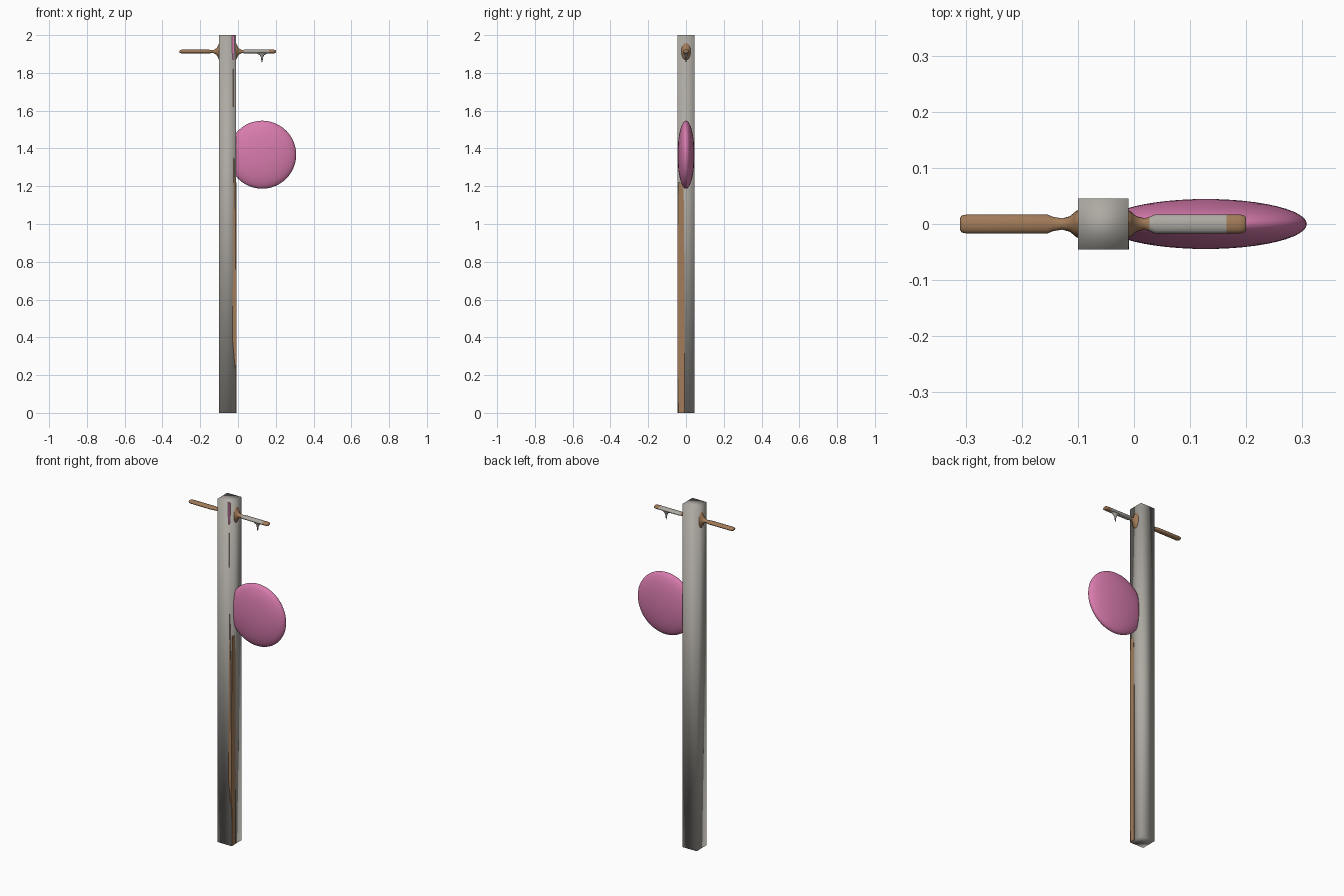
import bpy, bmesh, math

if "Cube" in bpy.data.objects:
    bpy.data.objects.remove(bpy.data.objects["Cube"])


def material(name, rgb):
    m = bpy.data.materials.new(name)
    m.diffuse_color = (*rgb, 1)
    m.use_nodes = True
    m.node_tree.nodes["Principled BSDF"].inputs["Base Color"].default_value = m.diffuse_color
    return m


GREY = material("weathered_grey", (0.42, 0.40, 0.365))
BROWN = material("rust_brown", (0.36, 0.20, 0.10))
PINK = material("pink", (0.69, 0.20, 0.42))


def finish(bm, name, mats, smooth=True):
    bmesh.ops.recalc_face_normals(bm, faces=bm.faces)
    for f in bm.faces:
        f.smooth = smooth
    mesh = bpy.data.meshes.new(name)
    bm.to_mesh(mesh)
    bm.free()
    for m in mats:
        mesh.materials.append(m)
    ob = bpy.data.objects.new(name, mesh)
    bpy.context.collection.objects.link(ob)
    return ob


def loft(bm, rings, place, n=16):
    """Skin elliptical rings (position, half width, half height)."""
    loops = []
    for pos, a, b in rings:
        loops.append([bm.verts.new(place(pos, a * math.cos(t), b * math.sin(t)))
                      for t in (2 * math.pi * i / n for i in range(n))])
    for p, q in zip(loops, loops[1:]):
        for i in range(n):
            j = (i + 1) % n
            bm.faces.new((p[i], p[j], q[j], q[i]))
    bm.faces.new(loops[0])
    bm.faces.new(loops[-1])


# Square post with soft shading across its corners
X0, X1, H = -0.10, -0.01, 0.045
bm = bmesh.new()
bmesh.ops.create_cube(bm, size=1)
for v in bm.verts:
    v.co = ((X0 + X1) / 2 + v.co.x * (X1 - X0), v.co.y * 2 * H, v.co.z * 2 + 1)
finish(bm, "post", [GREY])

# Round flattened sign disc, its left edge trimmed inside the post
bm = bmesh.new()
bmesh.ops.create_uvsphere(bm, u_segments=48, v_segments=24, radius=1)
for v in bm.verts:
    x, y, z = v.co
    v.co = (0.128 + 0.18 * x, 0.0445 * z, 1.367 + 0.18 * y)
cut = bmesh.ops.bisect_plane(bm, geom=bm.verts[:] + bm.edges[:] + bm.faces[:],
                             plane_co=(-0.012, 0, 0), plane_no=(-1, 0, 0),
                             clear_outer=True)
bmesh.ops.holes_fill(bm, edges=[e for e in bm.edges if e.is_boundary])
finish(bm, "disc", [PINK])

# Cross arms: flared collar, narrow neck, flattened bar with rounded tip
ARM_Z = 1.913


def along_x(x, y, z):
    return (x, y, ARM_Z + z)


def arm(name, root, side, neck, bar, tip, mats, grey_range=None):
    rings = [(root - side * 0.01, 0.025, 0.047), (root, 0.025, 0.045),
             (root + side * 0.006, 0.021, 0.032),
             (root + side * 0.014, 0.014, 0.017),
             (neck, 0.010, 0.009), (bar - side * 0.010, 0.013, 0.009),
             (bar, 0.017, 0.010)]
    if grey_range:
        rings += [(x, 0.017, 0.010) for x in grey_range]
    rings += [(tip - side * 0.012, 0.017, 0.010), (tip - side * 0.003, 0.015, 0.008),
              (tip, 0.011, 0.005)]
    bm = bmesh.new()
    loft(bm, rings, along_x)
    if grey_range:
        for f in bm.faces:
            f.material_index = int(bar - 0.011 < f.calc_center_median().x < grey_range[-1])
    ob = finish(bm, name, mats)
    bpy.context.view_layer.objects.active = ob
    ob.select_set(True)
    bpy.ops.object.shade_smooth_by_angle(angle=math.radians(50))
    ob.select_set(False)


arm("left_arm", X0, -1, -0.128, -0.155, -0.31, [BROWN])
arm("right_arm", X1, 1, 0.019, 0.038, 0.20, [BROWN, GREY], (0.10, 0.165))

# Drip hanging under the right arm
bm = bmesh.new()
loft(bm, [(1.910, 0.036, 0.012), (1.901, 0.024, 0.010), (1.893, 0.011, 0.007),
          (1.884, 0.006, 0.005), (1.868, 0.004, 0.003), (1.855, 0.001, 0.001)],
     lambda z, x, y: (0.127 + x, y, z), 12)
finish(bm, "drip", [GREY])


# Thin paint streaks beside the front right corner
def streak(name, mat, face, rows):
    """Rows of (height, start, end) measured from the corner edge."""
    bm = bmesh.new()
    sides = []
    for d in (-0.001, 0.0008):
        layer = []
        for z, a, b in rows:
            for s in (a, b):
                co = (X1 - s, -H - d, z) if face == "front" else (X1 + d, -H + s, z)
                layer.append(bm.verts.new(co))
        sides.append(layer)
    low, top = sides
    n = len(rows)
    for layer in sides:
        for i in range(n - 1):
            k = 2 * i
            bm.faces.new((layer[k], layer[k + 1], layer[k + 3], layer[k + 2]))
    rim = [2 * i for i in range(n)] + [2 * i + 1 for i in reversed(range(n))]
    for p, q in zip(rim, rim[1:] + rim[:1]):
        bm.faces.new((low[p], low[q], top[q], top[p]))
    finish(bm, name, [mat], False)


streak("front_rust", BROWN, "front",
       [(0.24, 0.002, 0.006), (0.40, 0.001, 0.020), (0.60, 0.001, 0.018),
        (0.95, 0.003, 0.017), (1.20, 0.006, 0.014), (1.35, 0.010, 0.013)])
streak("side_rust", BROWN, "side",
       [(0.0, 0.005, 0.036), (0.25, 0.0, 0.036), (0.80, 0.0, 0.036),
        (1.10, 0.002, 0.034), (1.22, 0.006, 0.030)])
streak("front_thin_rust", BROWN, "front", [(1.62, 0.014, 0.017), (1.82, 0.014, 0.017)])
streak("front_pink_streak", PINK, "front",
       [(1.87, 0.012, 0.018), (1.93, 0.008, 0.022), (1.998, 0.008, 0.022)])
